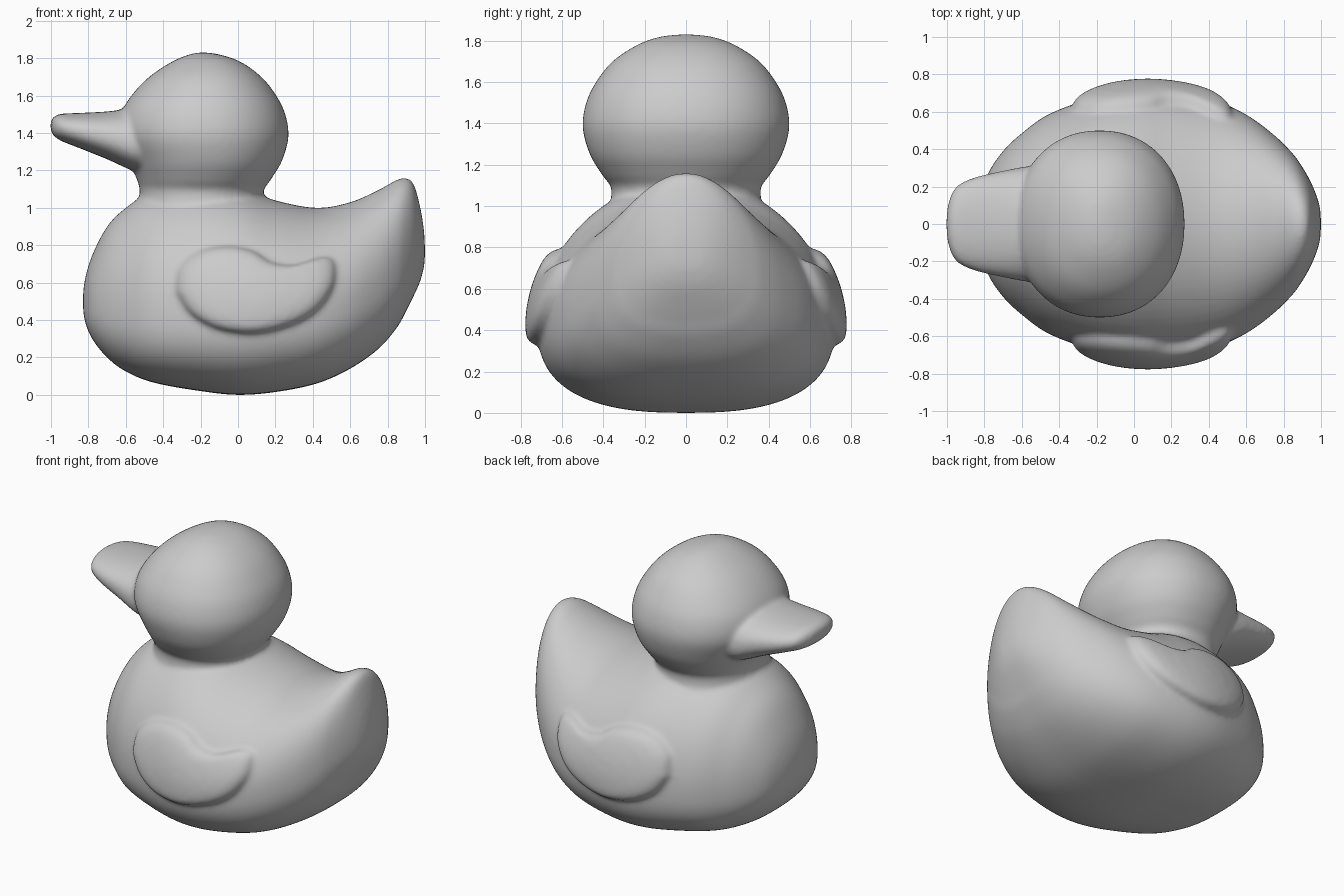
import bpy, bmesh, math

if "Cube" in bpy.data.objects:
    bpy.data.objects.remove(bpy.data.objects["Cube"])


def spline(keys, steps):
    """Catmull-Rom resampling of rows of section parameters."""
    out, n = [], len(keys)
    for i in range(n - 1):
        p = [keys[min(max(i + k, 0), n - 1)] for k in (-1, 0, 1, 2)]
        for s in range(steps):
            t = s / steps
            out.append([0.5 * (2 * b + (c - a) * t + (2 * a - 5 * b + 4 * c - d) * t * t
                               + (3 * b - a - 3 * c + d) * t ** 3) for a, b, c, d in zip(*p)])
    out.append(list(keys[-1]))
    return out


def power(v, n):
    return math.copysign(abs(v) ** (2 / n), v)


def loft(bm, rings):
    """Skin closed rings and cap both ends."""
    rows = [[bm.verts.new(p) for p in r] for r in rings]
    n = len(rows[0])
    for a, b in zip(rows, rows[1:]):
        for i in range(n):
            j = (i + 1) % n
            bm.faces.new((a[i], a[j], b[j], b[i]))
    bm.faces.new(rows[0])
    bm.faces.new(rows[-1])


SEG = 72
ANG = [2 * math.pi * i / SEG for i in range(SEG)]


def upright_ring(x, lo, hi, w, mid, n_top, n_bot):
    ring = []
    for a in ANG:
        c, s = math.cos(a), math.sin(a)
        n = n_top if s >= 0 else n_bot
        ring.append((x, w * power(c, n), mid + (hi - mid if s >= 0 else mid - lo) * power(s, n)))
    return ring


bm = bmesh.new()

# Body and tail: x, bottom, top, half width, height of widest point
body = spline([
    (-.83, .50, .50, 0, .50), (-.82, .40, .61, .13, .49), (-.78, .30, .745, .27, .47),
    (-.70, .20, .90, .39, .45), (-.60, .125, 1.0, .485, .44), (-.45, .065, 1.09, .59, .43),
    (-.20, .02, 1.13, .68, .42), (0, 0, 1.11, .715, .42), (.20, .015, 1.04, .71, .43),
    (.42, .06, 1.0, .665, .45), (.60, .14, 1.03, .585, .50), (.75, .245, 1.095, .475, .58),
    (.85, .36, 1.15, .375, .66), (.90, .45, 1.16, .305, .71), (.94, .53, 1.125, .235, .74),
    (.975, .61, 1.0, .155, .76), (.995, .69, .87, .08, .76), (1.0, .76, .76, 0, .76)], 6)
N_TOP, N_BOT = 2.0, 2.6
loft(bm, [upright_ring(*k, N_TOP, N_BOT) for k in body])

# Head and neck: z, left x, right x, half depth
head = spline([
    (.95, -.55, .16, .38), (1.08, -.525, .135, .36), (1.15, -.54, .175, .405),
    (1.25, -.58, .235, .465), (1.38, -.635, .27, .50), (1.50, -.625, .253, .483),
    (1.60, -.57, .205, .435), (1.70, -.475, .125, .355), (1.78, -.355, .015, .235),
    (1.82, -.26, -.10, .12), (1.832, -.19, -.19, 0)], 6)
loft(bm, [[((l + r) / 2 + (r - l) / 2 * power(math.cos(a), 2.15),
            w * power(math.sin(a), 2.15), z) for a in ANG] for z, l, r, w in head])

# Beak: x, bottom, top, half width, middle
beak = spline([
    (-1.005, 1.44, 1.44, 0, 1.44), (-.993, 1.395, 1.48, .11, 1.435), (-.95, 1.36, 1.502, .20, 1.43),
    (-.85, 1.32, 1.507, .25, 1.41), (-.70, 1.26, 1.515, .285, 1.38), (-.55, 1.195, 1.53, .31, 1.34),
    (-.42, 1.18, 1.50, .30, 1.34)], 6)
loft(bm, [upright_ring(*k, 2.2, 2.4) for k in beak])


def body_side(x, z):
    """Half width of the body surface at a point of the side view."""
    for a, b in zip(body, body[1:]):
        if a[0] <= x <= b[0]:
            t = (x - a[0]) / (b[0] - a[0])
            _, lo, hi, w, mid = [p + (q - p) * t for p, q in zip(a, b)]
            n, h = (N_TOP, hi - mid) if z > mid else (N_BOT, mid - lo)
            return w * max(0, 1 - (abs(z - mid) / h) ** n) ** (1 / n)


# Wings: outline raised from the body side, mirrored
outline = [(-.33, .55), (-.31, .68), (-.20, .77), (-.05, .795), (.08, .77), (.18, .71),
           (.30, .695), (.42, .73), (.49, .735), (.52, .69), (.51, .58), (.43, .46),
           (.30, .38), (.10, .33), (-.10, .35), (-.25, .43)]
outline = spline(outline + outline[:1], 5)[:-1]
CX, CZ = .08, .56
levels = [(.97, -.12), (1.0, -.03), (1.0, .008), (.975, .03), (.92, .047), (.82, .057),
          (.65, .06), (.4, .06), (.15, .06)]
for side in (-1, 1):
    rings = []
    for s, off in levels:
        pts = [(CX + (x - CX) * s, CZ + (z - CZ) * s) for x, z in outline]
        rings.append([(x, side * (body_side(x, z) + off), z) for x, z in pts])
    loft(bm, rings)

bmesh.ops.remove_doubles(bm, verts=bm.verts, dist=1e-5)
bmesh.ops.recalc_face_normals(bm, faces=bm.faces)
mesh = bpy.data.meshes.new("duck_body")
bm.to_mesh(mesh)
bm.free()
duck = bpy.data.objects.new("duck_body", mesh)
bpy.context.collection.objects.link(duck)

# Fuse the parts into one skin with soft joins
fuse = duck.modifiers.new("fuse", 'REMESH')
fuse.mode = 'VOXEL'
fuse.voxel_size = .014
fuse.use_smooth_shade = True
soft = duck.modifiers.new("soften", 'SMOOTH')
soft.factor = .5
soft.iterations = 12
